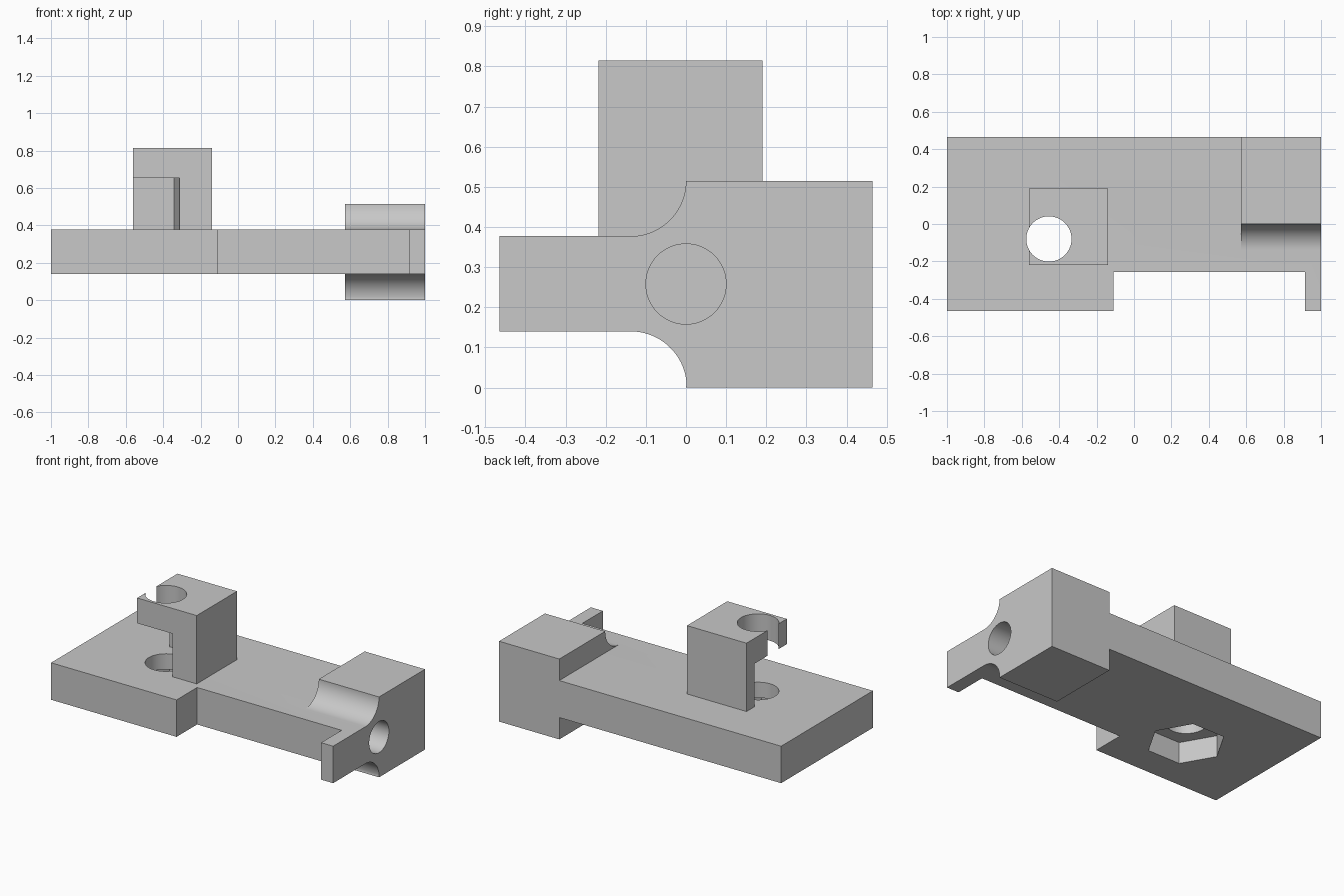
import bpy, bmesh, math
from mathutils import Vector

default = bpy.data.objects.get("Cube")
if default:
    bpy.data.objects.remove(default, do_unlink=True)

# Single material
gray = bpy.data.materials.new("light_gray")
gray.use_nodes = True
GRAY = (0.58, 0.58, 0.58, 1)
gray.diffuse_color = GRAY
gray.node_tree.nodes["Principled BSDF"].inputs["Base Color"].default_value = GRAY


def prism(name, outline, axis, start, end):
    """Extrude a 2D outline: (x, y) along z, or (y, z) along x."""
    place = {"z": lambda a, b: (a, b, start), "x": lambda a, b: (start, a, b)}[axis]
    step = Vector((0, 0, end - start)) if axis == "z" else Vector((end - start, 0, 0))
    bm = bmesh.new()
    face = bm.faces.new([bm.verts.new(place(a, b)) for a, b in outline])
    grown = bmesh.ops.extrude_face_region(bm, geom=[face])
    bmesh.ops.translate(bm, vec=step,
                        verts=[v for v in grown["geom"] if isinstance(v, bmesh.types.BMVert)])
    bmesh.ops.recalc_face_normals(bm, faces=bm.faces)
    mesh = bpy.data.meshes.new(name)
    bm.to_mesh(mesh)
    bm.free()
    mesh.materials.append(gray)
    obj = bpy.data.objects.new(name, mesh)
    bpy.context.collection.objects.link(obj)
    return obj


def arc(ca, cb, r, start, end, n):
    """Points on an arc, angles in degrees, both ends included."""
    angles = [math.radians(start + (end - start) * i / n) for i in range(n + 1)]
    return [(ca + r * math.cos(t), cb + r * math.sin(t)) for t in angles]


def ring(ca, cb, r, n):
    return arc(ca, cb, r, 0, 360, n)[:-1]


def rect(a0, b0, a1, b1):
    return [(a0, b0), (a1, b0), (a1, b1), (a0, b1)]


def combine(target, other, operation):
    """Apply a boolean, then drop the helper."""
    other.hide_render = True
    mod = target.modifiers.new(operation.lower(), "BOOLEAN")
    mod.operation, mod.object, mod.solver = operation, other, "EXACT"
    bpy.ops.object.select_all(action="DESELECT")
    bpy.context.view_layer.objects.active = target
    target.select_set(True)
    bpy.ops.object.modifier_apply(modifier=mod.name)
    bpy.data.objects.remove(other, do_unlink=True)


HALF_Y = 0.465
Z0, Z1, BLOCK_TOP = 0.14, 0.377, 0.515   # plate bottom, plate top, end block top
BOLT = (-0.455, -0.08)                   # vertical bolt axis

# Base plate with the front notch that leaves a thin tab at the end
base = prism("base_plate", [(-1, -HALF_Y), (-0.11, -HALF_Y), (-0.11, -0.257), (0.915, -0.257),
                            (0.915, -HALF_Y), (1, -HALF_Y), (1, HALF_Y), (-1, HALF_Y)],
             "z", Z0, Z1)

# End block with concave fillets above and below the plate
profile = (arc(-0.138, 0, Z0, 90, 0, 24)[:-1] + [(0, 0), (HALF_Y, 0), (HALF_Y, BLOCK_TOP)]
           + arc(-0.138, BLOCK_TOP, BLOCK_TOP - Z1, 0, -90, 24))
combine(base, prism("end_block", profile, "x", 0.573, 1), "UNION")

# Bolt hole, hexagonal nut pocket underneath and rod hole in the end
combine(base, prism("bolt_hole", ring(*BOLT, 0.121, 64), "z", -0.1, 0.6), "DIFFERENCE")
combine(base, prism("nut_pocket", ring(*BOLT, 0.228, 6), "z", -0.1, 0.277), "DIFFERENCE")
combine(base, prism("rod_hole", ring(0, 0.258, 0.1, 64), "x", 0.573, 1.1), "DIFFERENCE")

# Clamp post, undercut at its front corner and drilled through its top
post = prism("clamp_post", rect(-0.562, -0.218, -0.14, 0.19), "z", Z1, 0.815)
undercut = [(-0.7, -0.3), (-0.304, -0.3), (-0.342, 0.11), (-0.7, 0.11)]
combine(post, prism("undercut", undercut, "z", 0.3, 0.653), "DIFFERENCE")
combine(post, prism("post_hole", ring(*BOLT, 0.121, 64), "z", 0.5, 0.9), "DIFFERENCE")

# Smooth the round surfaces, keep edges crisp
bpy.ops.object.select_all(action="DESELECT")
for obj in (base, post):
    obj.select_set(True)
bpy.context.view_layer.objects.active = base
bpy.ops.object.shade_smooth_by_angle(angle=math.radians(30))
